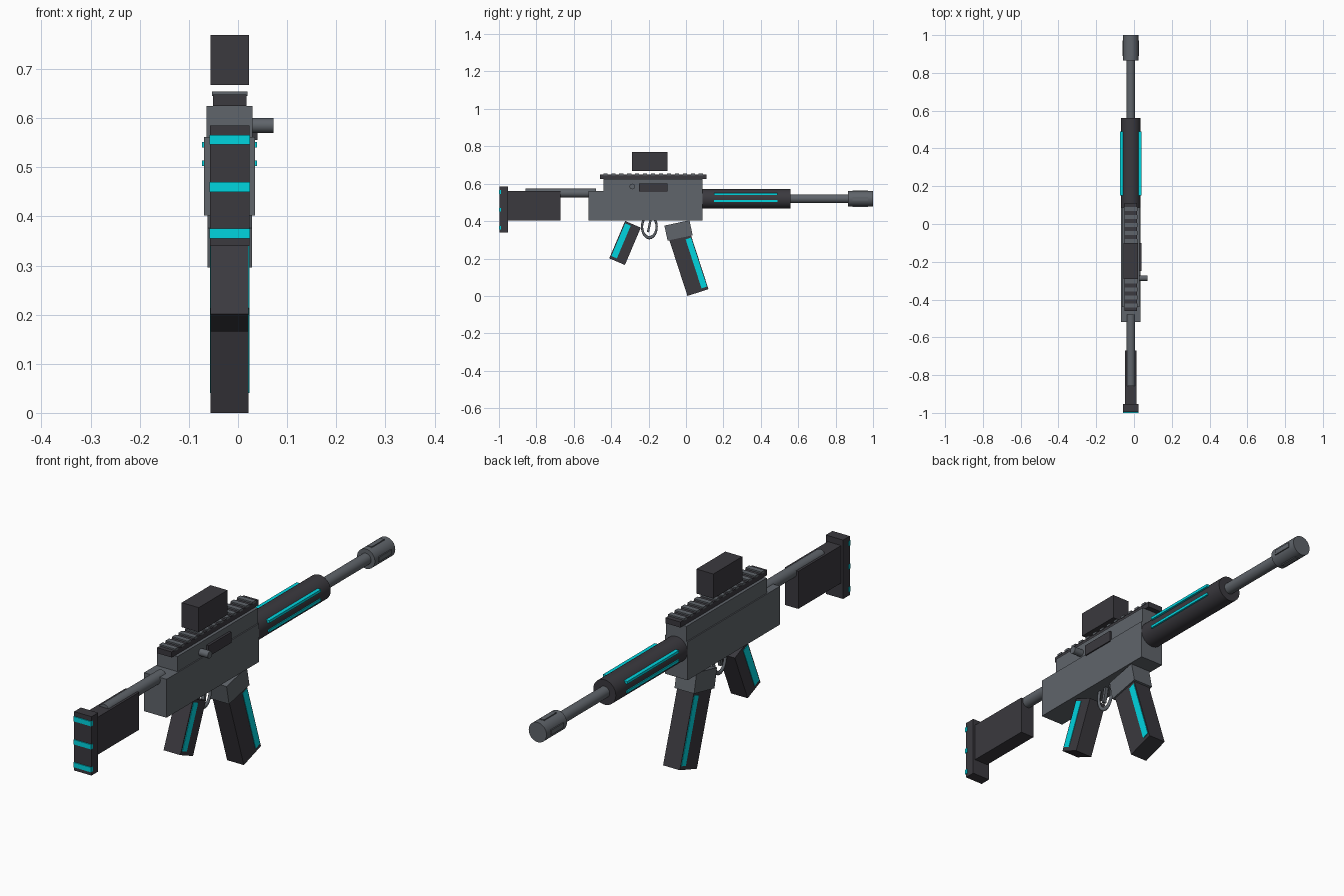
import bpy
from math import radians, sin, cos, pi

if "Cube" in bpy.data.objects:
    bpy.data.objects.remove(bpy.data.objects["Cube"])

CX = -0.017  # centre line of the body


def mat(name, rgb):
    m = bpy.data.materials.new(name)
    m.diffuse_color = (*rgb, 1)
    m.use_nodes = True
    m.node_tree.nodes["Principled BSDF"].inputs["Base Color"].default_value = m.diffuse_color
    return m


METAL = mat("metal", (0.115, 0.128, 0.145))
DARK = mat("dark_polymer", (0.043, 0.041, 0.049))
TEAL = mat("teal", (0.0, 0.66, 0.74))


def finish(name, m):
    o = bpy.context.object
    o.name = name
    o.data.materials.append(m)
    return o


def box(name, m, x, y, z):
    """Box from (min, max) ranges."""
    r = (x, y, z)
    bpy.ops.mesh.primitive_cube_add(size=1, location=[(a + b) / 2 for a, b in r])
    bpy.context.object.scale = [b - a for a, b in r]
    return finish(name, m)


def tilted(name, m, centre, size, angle, offset=(0, 0)):
    """Box tilted about x; offset is in the tilted (y, z) frame."""
    a = radians(angle)
    u, v = offset
    y = centre[0] + u * cos(a) - v * sin(a)
    z = centre[1] + u * sin(a) + v * cos(a)
    bpy.ops.mesh.primitive_cube_add(size=1, location=(CX, y, z), rotation=(a, 0, 0))
    bpy.context.object.scale = size
    return finish(name, m)


def tube(name, m, r, y0, y1, z, sides=32):
    """Cylinder along y."""
    bpy.ops.mesh.primitive_cylinder_add(vertices=sides, radius=r, depth=y1 - y0,
                                        location=(CX, (y0 + y1) / 2, z), rotation=(pi / 2, 0, 0))
    bpy.ops.object.shade_smooth_by_angle(angle=radians(40))
    return finish(name, m)


def mid(half):
    return (CX - half, CX + half)


# Receiver
box("lower_receiver", METAL, mid(0.052), (-0.52, 0.088), (0.402, 0.562))
box("upper_receiver", METAL, mid(0.047), (-0.44, 0.088), (0.55, 0.625))
box("ejection_port", DARK, (0.0, 0.04), (-0.25, -0.10), (0.555, 0.60))
bpy.ops.mesh.primitive_cylinder_add(vertices=24, radius=0.015, depth=0.072,
                                    location=(0.036, -0.287, 0.585), rotation=(0, pi / 2, 0))
bpy.ops.object.shade_smooth_by_angle(angle=radians(40))
finish("bolt_handle", METAL)

# Top rail and sight
box("rail_base", DARK, mid(0.034), (-0.46, 0.11), (0.625, 0.648))
for i in range(13):
    y = -0.431 + i * 0.0425
    box(f"rail_tooth_{i + 1}", METAL, mid(0.036), (y - 0.011, y + 0.011), (0.645, 0.654))
box("sight", DARK, mid(0.039), (-0.29, -0.10), (0.667, 0.769))

# Handguard, barrel and muzzle
tube("handguard", DARK, 0.052, 0.085, 0.56, 0.519)
for side in (-1, 1):
    for z in (0.546, 0.508):
        xs = sorted((CX + side * 0.03, CX + side * 0.056))
        box("handguard_strip", TEAL, xs, (0.15, 0.49), (z - 0.0055, z + 0.0055))
tube("barrel", METAL, 0.0235, 0.5, 0.99, 0.52)
tube("muzzle", METAL, 0.041, 0.866, 1.0, 0.52)
for k in range(4):
    a = k * pi / 2
    x, z = CX + 0.036 * cos(a), 0.52 + 0.036 * sin(a)
    hx, hz = (0.008, 0.01) if k % 2 == 0 else (0.01, 0.008)
    box("muzzle_port", METAL, (x - hx, x + hx), (0.89, 0.972), (z - hz, z + hz))

# Stock
tube("stock_tube", METAL, 0.0235, -0.858, -0.48, 0.55)
box("stock_body", DARK, mid(0.031), (-0.96, -0.67), (0.404, 0.56))
box("butt_plate", DARK, mid(0.04), (-0.996, -0.952), (0.34, 0.585))
for z in (0.365, 0.46, 0.556):
    box("butt_strip", TEAL, mid(0.041), (-1.0, -0.988), (z - 0.01, z + 0.01))

# Magazine
mag = (0.013, 0.175)
tilted("magazine_well", METAL, (-0.04, 0.35), (0.09, 0.137, 0.082), 12)
tilted("magazine", DARK, mag, (0.077, 0.118, 0.33), 18)
tilted("magazine_strip", TEAL, mag, (0.081, 0.03, 0.275), 18, (0.04, -0.012))

# Grip
grip = (-0.326, 0.283)
tilted("grip", DARK, grip, (0.077, 0.091, 0.217), -23)
tilted("grip_strip", TEAL, grip, (0.081, 0.032, 0.19), -23, (-0.024, 0.002))

# Trigger and guard
bpy.ops.mesh.primitive_torus_add(major_segments=36, minor_segments=10, major_radius=0.039,
                                 minor_radius=0.006, location=(CX, -0.196, 0.37),
                                 rotation=(0, pi / 2, 0))
bpy.context.object.scale = (1.5, 1, 1)
bpy.ops.object.shade_smooth_by_angle(angle=radians(60))
finish("trigger_guard", METAL)
tilted("trigger", METAL, (-0.196, 0.375), (0.014, 0.012, 0.07), -12)
